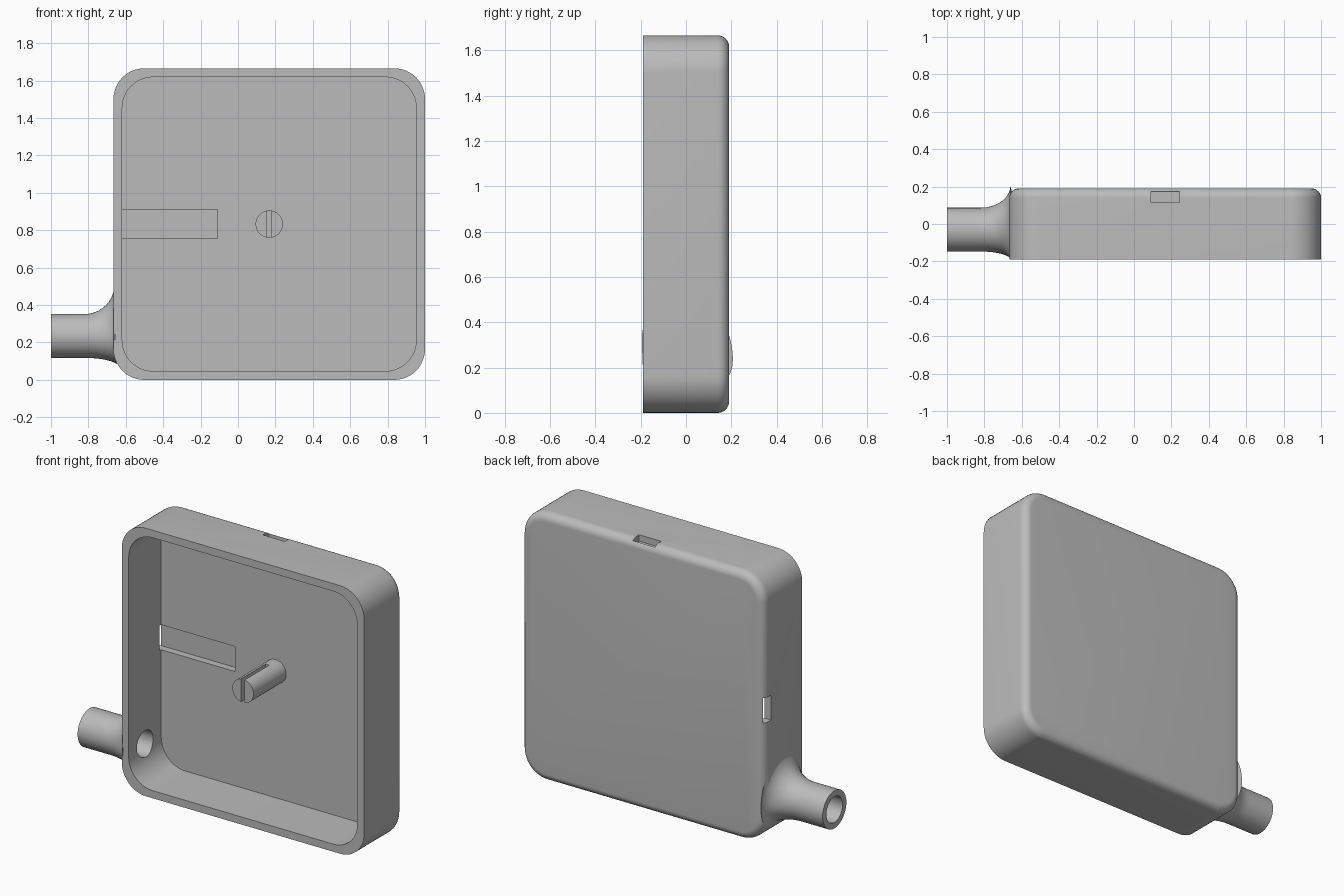
import bpy, bmesh
from math import sin, cos, pi, sqrt

if "Cube" in bpy.data.objects:
    bpy.data.objects.remove(bpy.data.objects["Cube"])

grey = bpy.data.materials.new("plain grey")
grey.use_nodes = True
COLOUR = (0.5, 0.5, 0.5, 1)
grey.diffuse_color = COLOUR
grey.node_tree.nodes["Principled BSDF"].inputs["Base Color"].default_value = COLOUR


def loft(name, rings):
    """Closed solid through equal-length rings of points."""
    bm = bmesh.new()
    loops = [[bm.verts.new(p) for p in ring] for ring in rings]
    n = len(loops[0])
    for a, b in zip(loops, loops[1:]):
        for i in range(n):
            j = (i + 1) % n
            bm.faces.new((a[i], a[j], b[j], b[i]))
    bm.faces.new(loops[0])
    bm.faces.new(loops[-1])
    bmesh.ops.recalc_face_normals(bm, faces=bm.faces)
    mesh = bpy.data.meshes.new(name)
    bm.to_mesh(mesh)
    bm.free()
    mesh.materials.append(grey)
    obj = bpy.data.objects.new(name, mesh)
    bpy.context.collection.objects.link(obj)
    return obj


def rounded_square(y, half, radius, steps=12):
    """Ring in the xz plane around the case centre."""
    ring = []
    for q in range(4):
        mid = (q + 0.5) * pi / 2
        off = (half - radius) * sqrt(2)
        for i in range(steps + 1):
            a = (q + i / steps) * pi / 2
            ring.append((CX + off * cos(mid) + radius * cos(a), y,
                         CZ + off * sin(mid) + radius * sin(a)))
    return ring


def block(name, x, y, z):
    return loft(name, [[(x[0], b, c), (x[1], b, c), (x[1], b, d), (x[0], b, d)]
                       for b, c, d in ((y[0], *z), (y[1], *z))])


def boolean(target, other, operation):
    mod = target.modifiers.new(operation, "BOOLEAN")
    mod.object, mod.operation, mod.solver = other, operation, "EXACT"
    bpy.ops.object.select_all(action="DESELECT")
    bpy.context.view_layer.objects.active = target
    target.select_set(True)
    bpy.ops.object.modifier_apply(modifier=mod.name)
    bpy.data.objects.remove(other)


CX, CZ, HALF = 0.167, 0.833, 0.833
FRONT, BACK, FLOOR = -0.19, 0.19, 0.13
ROUND, EDGE = 0.165, 0.05

# Case: square tray with rounded corners and a rounded back edge
rings = [rounded_square(FRONT, HALF, ROUND)]
for i in range(9):
    a = i / 8 * pi / 2
    inset = EDGE * (1 - cos(a))
    rings.append(rounded_square(BACK - EDGE + EDGE * sin(a), HALF - inset, ROUND - inset))
case = loft("case", rings)

# Spout: straight tube whose root flares further upward and backward
SY, SZ, SR, SEGS = -0.03, 0.235, 0.117, 48


def spout_ring(t):
    ring = []
    for i in range(SEGS):
        a = 2 * pi * i / SEGS
        c, s = cos(a), sin(a)
        flare = (0.12 if c > 0 else 0.045) * c * c + (0.16 if s > 0 else 0.06) * s * s
        length = 0.16 + (0.035 * s * s if s < 0 else 0)
        r = SR + flare * (1 - sqrt(1 - t * t))
        ring.append((-0.82 + length * t, SY + r * c, SZ + r * s))
    return ring


mouth = [(-1, y, z) for _, y, z in spout_ring(0)]
spout = loft("spout", [mouth] + [spout_ring(sin(i / 10 * pi / 2)) for i in range(11)])
boolean(case, spout, "UNION")

# Hollow interior, spout bore, side channel and top notch
boolean(case, loft("hollow", [rounded_square(y, 0.786, ROUND) for y in (-0.3, FLOOR)]),
        "DIFFERENCE")
bore = [[(x, SY + 0.08 * cos(2 * pi * i / 40), SZ + 0.08 * sin(2 * pi * i / 40))
         for i in range(40)] for x in (-1.1, -0.55)]
boolean(case, loft("bore", bore), "DIFFERENCE")
boolean(case, block("channel", (-0.7, -0.11), (0.115, 0.175), (0.757, 0.912)), "DIFFERENCE")
boolean(case, block("notch", (0.09, 0.242), (0.115, 0.175), (1.626, 1.75)), "DIFFERENCE")

# Central post with a slit in its tip
post_rings = [[(CX + 0.073 * cos(2 * pi * i / 40), y, CZ + 0.073 * sin(2 * pi * i / 40))
               for i in range(40)] for y in (FRONT, FLOOR + 0.01)]
post = loft("slotted_post", post_rings)
boolean(post, block("slit", (0.154, 0.179), (-0.3, 0.05), (0.7, 1)), "DIFFERENCE")

# Smooth shading with sharp edges kept
for obj in (case, post):
    bpy.ops.object.select_all(action="DESELECT")
    obj.select_set(True)
    bpy.context.view_layer.objects.active = obj
    bpy.ops.object.shade_smooth_by_angle(angle=pi / 6)
